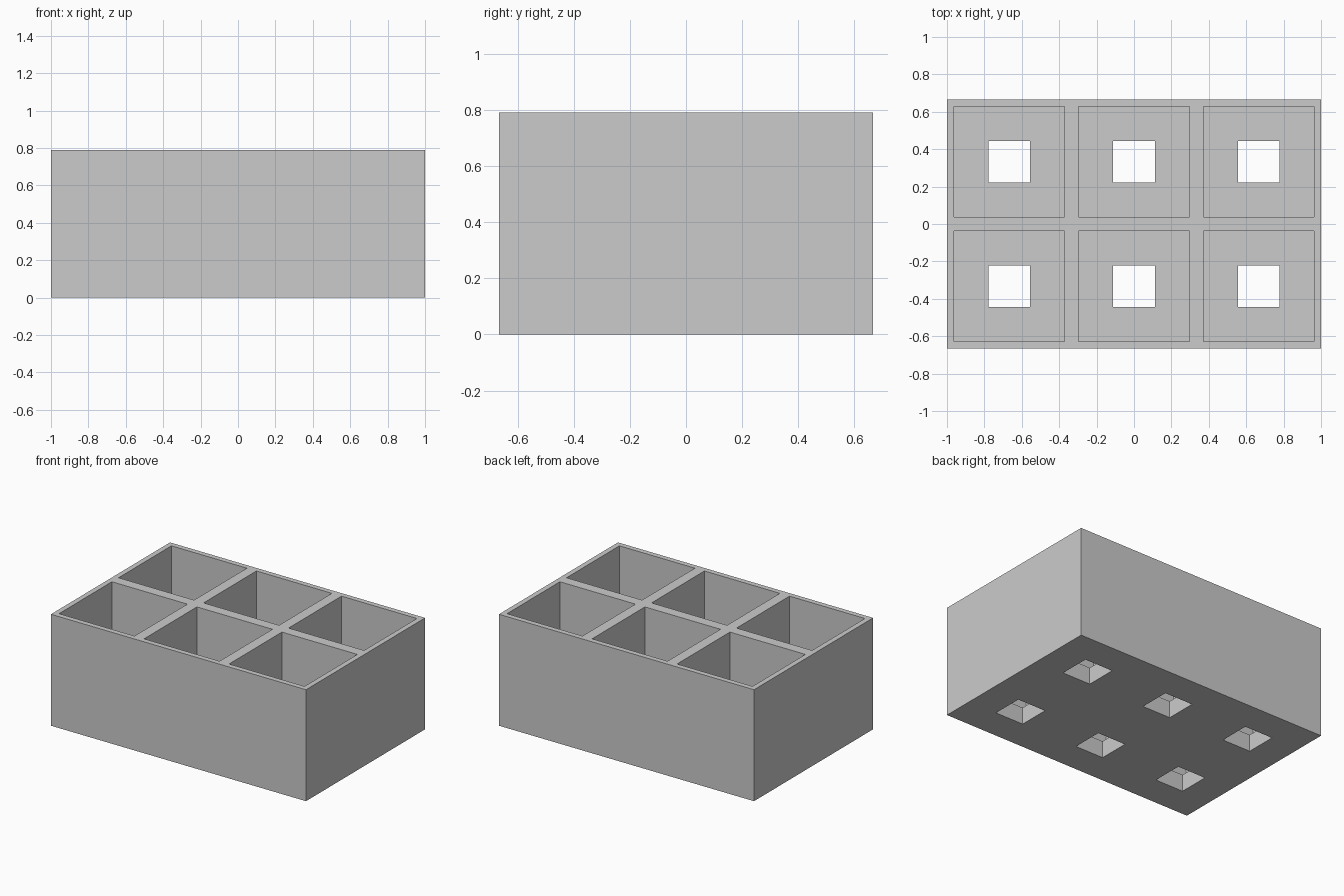
import bpy
import bmesh

old = bpy.data.objects.get("Cube")
if old:
    bpy.data.objects.remove(old, do_unlink=True)

LENGTH, DEPTH, HEIGHT = 2.0, 4 / 3, 0.79
PITCH, CELL, HOLE, FLOOR = 2 / 3, 0.592, 0.222, 0.12
COLOUR = (0.6, 0.6, 0.6, 1)

grey = bpy.data.materials.new("light grey")
grey.use_nodes = True
grey.diffuse_color = COLOUR
grey.node_tree.nodes["Principled BSDF"].inputs["Base Color"].default_value = COLOUR


def cuts(size, count):
    """Grid coordinates: outer walls plus the edges of each cell and hole."""
    coords = [-size / 2, size / 2]
    for i in range(count):
        c = (i - (count - 1) / 2) * PITCH
        coords += [c - CELL / 2, c - HOLE / 2, c + HOLE / 2, c + CELL / 2]
    return sorted(coords)


def level(i, count):
    """Band type along one axis: 0 wall, 1 cell, 2 hole."""
    if i < 0 or i > 4 * count:
        return 0
    return (0, 1, 2, 1)[i % 4]


xs, ys, zs = cuts(LENGTH, 3), cuts(DEPTH, 2), [0, FLOOR, HEIGHT]


def solid(i, j, k):
    """Whether a block of the grid is filled."""
    if not (0 <= i < len(xs) - 1 and 0 <= j < len(ys) - 1 and 0 <= k < 2):
        return False
    depth = min(level(i, 3), level(j, 2))
    return depth == 0 or (depth == 1 and k == 0)


# Tray: skin of all filled blocks, leaving open pockets and drain holes
bm = bmesh.new()
verts = {}


def vert(key):
    if key not in verts:
        verts[key] = bm.verts.new((xs[key[0]], ys[key[1]], zs[key[2]]))
    return verts[key]


for i in range(len(xs) - 1):
    for j in range(len(ys) - 1):
        for k in range(2):
            if not solid(i, j, k):
                continue
            for axis in range(3):
                for side in (0, 1):
                    near = [i, j, k]
                    near[axis] += 2 * side - 1
                    if solid(*near):
                        continue
                    ring = []
                    for a, b in ((0, 0), (1, 0), (1, 1), (0, 1)):
                        key = [i, j, k]
                        key[axis] += side
                        key[(axis + 1) % 3] += a
                        key[(axis + 2) % 3] += b
                        ring.append(vert(tuple(key)))
                    bm.faces.new(ring if side else ring[::-1])

# Merge the flat grid faces into clean panels
bmesh.ops.dissolve_limit(bm, angle_limit=0.01, verts=bm.verts[:], edges=bm.edges[:])
mesh = bpy.data.meshes.new("compartment_tray")
bm.to_mesh(mesh)
bm.free()
mesh.materials.append(grey)
tray = bpy.data.objects.new("compartment_tray", mesh)
bpy.context.collection.objects.link(tray)
